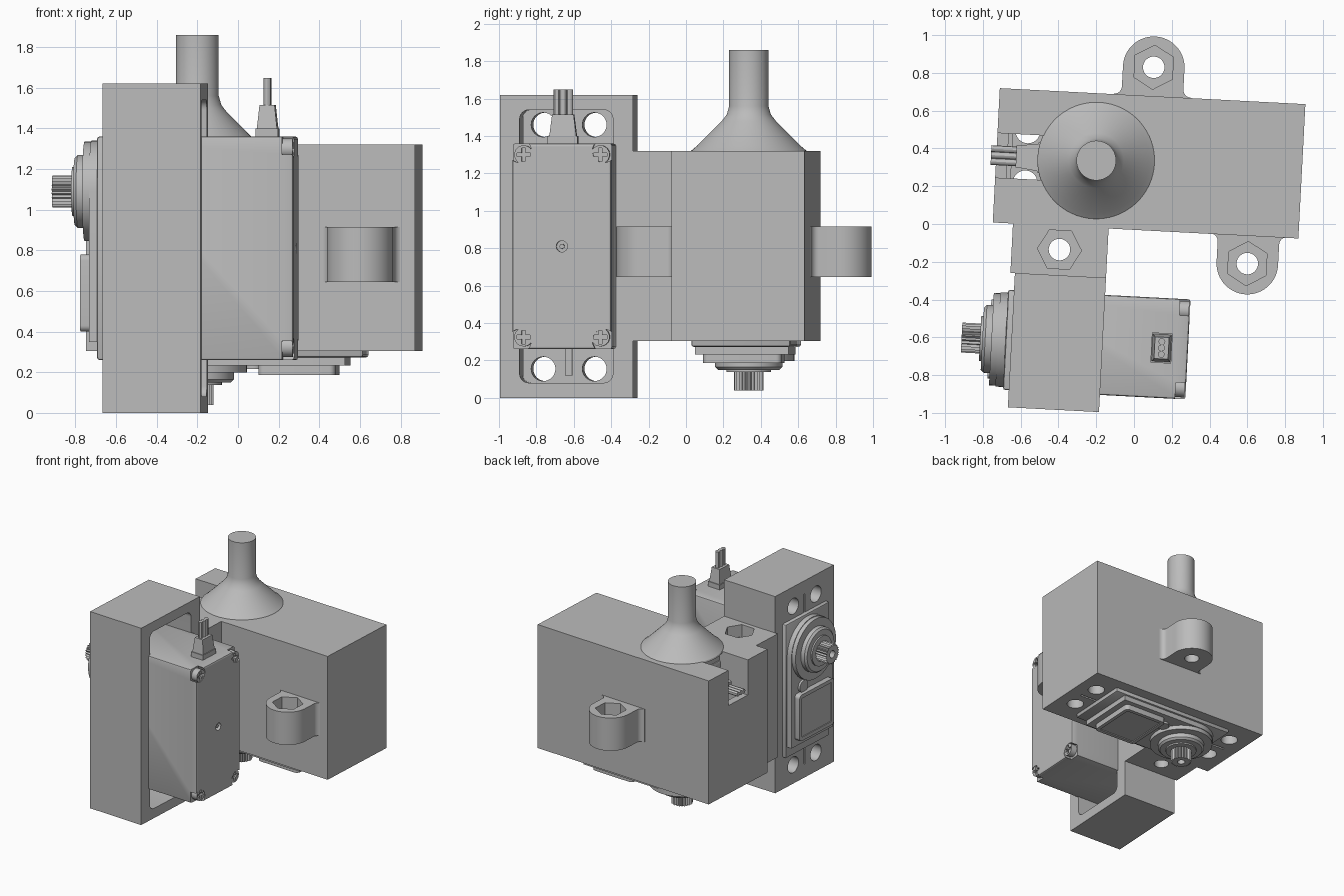
import bpy, bmesh, math
from mathutils import Matrix, Vector

cube = bpy.data.objects.get("Cube")
if cube:
    bpy.data.objects.remove(cube, do_unlink=True)

grey = bpy.data.materials.new("plain_grey")
grey.use_nodes = True
COLOUR = (0.5, 0.5, 0.5, 1)
grey.diffuse_color = COLOUR
grey.node_tree.nodes["Principled BSDF"].inputs["Base Color"].default_value = COLOUR

TURN = Matrix.Rotation(math.radians(-3), 4, 'Z')
I = Matrix.Identity(4)


def box(x, y, z, bevel=0.0):
    bm = bmesh.new()
    bmesh.ops.create_cube(bm, size=1)
    for v in bm.verts:
        v.co = [lo + (c + 0.5) * (hi - lo) for c, (lo, hi) in zip(v.co, (x, y, z))]
    if bevel:
        bmesh.ops.bevel(bm, geom=bm.edges[:], offset=bevel, segments=2,
                        profile=0.5, affect='EDGES')
    return bm


def prism(outline, z0, z1, top_scale=(1, 1)):
    """Extrude an outline; the top may be scaled for a taper."""
    bm = bmesh.new()
    low = [bm.verts.new((x, y, z0)) for x, y in outline]
    high = [bm.verts.new((x * top_scale[0], y * top_scale[1], z1)) for x, y in outline]
    bm.faces.new(low[::-1])
    bm.faces.new(high)
    n = len(low)
    for i in range(n):
        j = (i + 1) % n
        bm.faces.new((low[i], low[j], high[j], high[i]))
    bmesh.ops.recalc_face_normals(bm, faces=bm.faces[:])
    return bm


def ring(r, n=48, phase=0.0, a0=0, a1=360, cx=0.0, cy=0.0):
    """Points round a circle; open arcs include both ends."""
    count = n if a1 - a0 == 360 else n - 1
    return [(cx + r * math.cos(math.radians(phase + a0 + (a1 - a0) * i / count)),
             cy + r * math.sin(math.radians(phase + a0 + (a1 - a0) * i / count)))
            for i in range(n)]


def disc(r, z0, z1, at=(0, 0), n=48, phase=0.0):
    return prism(ring(r, n, phase, cx=at[0], cy=at[1]), z0, z1)


def lathe(profile, n=64):
    bm = bmesh.new()
    rows = [[bm.verts.new((x, y, z)) for x, y in ring(r, n)] for r, z in profile]
    for a, b in zip(rows, rows[1:]):
        for i in range(n):
            j = (i + 1) % n
            bm.faces.new((a[i], a[j], b[j], b[i]))
    bm.faces.new(rows[0][::-1])
    bm.faces.new(rows[-1])
    return bm


def rounded(x, y, r):
    """Rounded rectangle outline."""
    pts = []
    for k, (cx, cy) in enumerate(((x[1] - r, y[1] - r), (x[0] + r, y[1] - r),
                                  (x[0] + r, y[0] + r), (x[1] - r, y[0] + r))):
        pts += ring(r, 7, a0=90 * k, a1=90 * k + 90, cx=cx, cy=cy)
    return pts


def make(name, bm, place=I, cuts=()):
    """Turn a bmesh into an object, carve the cutters and place it."""
    def raw(label, b):
        me = bpy.data.meshes.new(label)
        b.to_mesh(me)
        b.free()
        ob = bpy.data.objects.new(label, me)
        bpy.context.collection.objects.link(ob)
        return ob
    ob = raw(name, bm)
    ob.data.materials.append(grey)
    helpers = []
    for c in cuts:
        cutter = raw("cutter", c)
        cutter.hide_render = True
        helpers.append(cutter)
        mod = ob.modifiers.new("carve", 'BOOLEAN')
        mod.operation, mod.solver, mod.object = 'DIFFERENCE', 'EXACT', cutter
    bpy.ops.object.select_all(action='DESELECT')
    bpy.context.view_layer.objects.active = ob
    ob.select_set(True)
    for mod in list(ob.modifiers):
        bpy.ops.object.modifier_apply(modifier=mod.name)
    for h in helpers:
        bpy.data.objects.remove(h, do_unlink=True)
    ob.data.transform(TURN @ place)
    bpy.ops.object.shade_smooth_by_angle(angle=math.radians(30))
    return ob


EAR_HOLES = [(x, s * 0.137) for x in (-0.37, 0.935) for s in (-1, 1)]


# Motor: shaft points down, cable leaves toward -x, origin on the shaft axis
def motor(tag, place):
    def part(name, bm, cuts=()):
        make(f"{tag}_{name}", bm, place, cuts)
    corners = [(x, s * 0.205) for x in (-0.21, 0.765) for s in (-1, 1)]
    part("motor_case", box((-0.27, 0.83), (-0.265, 0.265), (0.273, 1.24), 0.012),
         [disc(0.062, 1.185, 1.3, (x + math.copysign(0.02, x - 0.28), y * 1.1)) for x, y in corners]
         + [disc(0.03, 1.2, 1.3, (0.28, 0), 24)])
    part("case_hole_pin", disc(0.013, 1.15, 1.23, (0.28, 0), 16))
    for x, y in corners:
        part("case_screw", disc(0.05, 1.15, 1.235, (x, y), 24),
             [box((x - a, x + a), (y - b, y + b), (1.21, 1.3))
              for a, b in ((0.036, 0.01), (0.01, 0.036))])
    # mounting ears with four holes and small stiffening ribs
    part("mounting_ears", prism(rounded((-0.45, 1.01), (-0.245, 0.245), 0.03), 0.452, 0.52),
         [disc(0.065, 0.4, 0.6, h, 32) for h in EAR_HOLES])
    for x in ((-0.40, -0.26), (0.82, 0.97)):
        part("ear_rib", box(x, (-0.02, 0.02), (0.5, 0.56)))
    # stepped cover round the output shaft
    part("gear_cover", prism(ring(0.25, 32, a0=90, a1=270) + [(0.74, -0.25), (0.74, 0.25)],
                             0.232, 0.29))
    part("shaft_boss", disc(0.245, 0.198, 0.25))
    part("shaft_collar", lathe([(0.165, 0.15), (0.18, 0.165), (0.18, 0.22)]))
    part("shaft_bearing", disc(0.12, 0.138, 0.17))
    part("cover_panel", prism(rounded((0.31, 0.69), (-0.21, 0.21), 0.03), 0.187, 0.25),
         [box((0.34, 0.66), (-0.18, 0.18), (0.17, 0.194))])
    part("cover_plug", disc(0.05, 0.215, 0.25, (0.27, 0.12), 24))
    teeth = [(r * math.cos(i * math.pi / 24), r * math.sin(i * math.pi / 24))
             for i in range(48) for r in ((0.08 if i % 2 else 0.068),)]
    part("splined_shaft", prism(teeth, 0.04, 0.2), [disc(0.03, 0.0, 0.1, n=24)])
    # cable plug and its three wires, built upright and laid toward -x
    lay = place @ Matrix.Translation((-0.27, 0, 1.1)) @ Matrix.Rotation(-math.pi / 2, 4, 'Y')
    plug = [(-0.055, -0.08), (0.055, -0.08), (0.055, 0.08), (-0.055, 0.08)]
    make(f"{tag}_plug_base", prism(plug, -0.01, 0.04), lay)
    make(f"{tag}_plug", prism([(x * 0.9, y * 0.9) for x, y in plug], 0.04, 0.155, (0.75, 0.8)), lay)
    for k in (-1, 0, 1):
        make(f"{tag}_wire", disc(0.018, 0.15, 0.288, (0, k * 0.034), 12), lay)


# Holder: a block with mounting holes and thin split slots, plus extra cuts
def holder(name, top, place, extra):
    slots = [box(x, (-0.008, 0.008), (0.28, 0.36)) for x in ((-0.42, -0.2), (0.8, 0.98))]
    make(name, box((-0.53, 1.09), (-0.356, 0.356), (0.304, top)), place,
         [disc(0.065, 0.28, 0.6, h, 32) for h in EAR_HOLES] + slots + extra)


lower = Matrix.Translation((-0.217, 0.325, 0))
upright = Matrix.Translation((-0.92, -0.648, 1.09)) @ Matrix.Rotation(math.pi / 2, 4, 'Y')

holder("main_block", 1.32, lower,
       [box((-0.47, -0.26), (-0.118, 0.118), (0.45, 1.4)),
        box((-0.6, -0.46), (-0.118, 0.118), (1.03, 1.4))])
holder("upright_holder", 0.787, upright,
       [prism(rounded((-0.45, 1.01), (-0.25, 0.25), 0.05), 0.45, 0.9)])
motor("lower", lower)
motor("upright", upright)


# Bolt hole with a hexagonal nut pocket on top
def nut_hole(z0, z1, at=(0, 0), phase=0):
    return [disc(0.057, z0 - 0.1, z1 + 0.1, at, 32),
            disc(0.117, z1 - 0.1, z1 + 0.1, at, 6, phase)]


# Link arm joining the two holders
make("link_arm", box((-0.64, -0.133), (-0.292, -0.028), (0.304, 1.32)), I,
     nut_hole(0.304, 1.32, (-0.387, -0.156)))

# Bolt lugs with filleted roots
lug = ring(0.163, 32, a0=0, a1=180)
lug += ring(0.04, 7, a0=0, a1=-90, cx=-0.203, cy=-0.11) + [(-0.203, -0.18), (0.203, -0.18)]
lug += ring(0.04, 7, a0=270, a1=180, cx=0.203, cy=-0.11)
for name, x, y, turn in (("rear_lug", 0.061, 0.834, 0), ("front_lug", 0.61, -0.178, math.pi)):
    make(name, prism(lug, 0.645, 0.915),
         Matrix.Translation((x, y, 0)) @ Matrix.Rotation(turn, 4, 'Z'),
         nut_hole(0.645, 0.915, phase=30))

# Flared post on top of the main block
make("flared_post", lathe([(0.312, 1.31), (0.308, 1.322), (0.28, 1.345), (0.145, 1.48),
                           (0.118, 1.515), (0.105, 1.56), (0.105, 1.86)]), lower)
